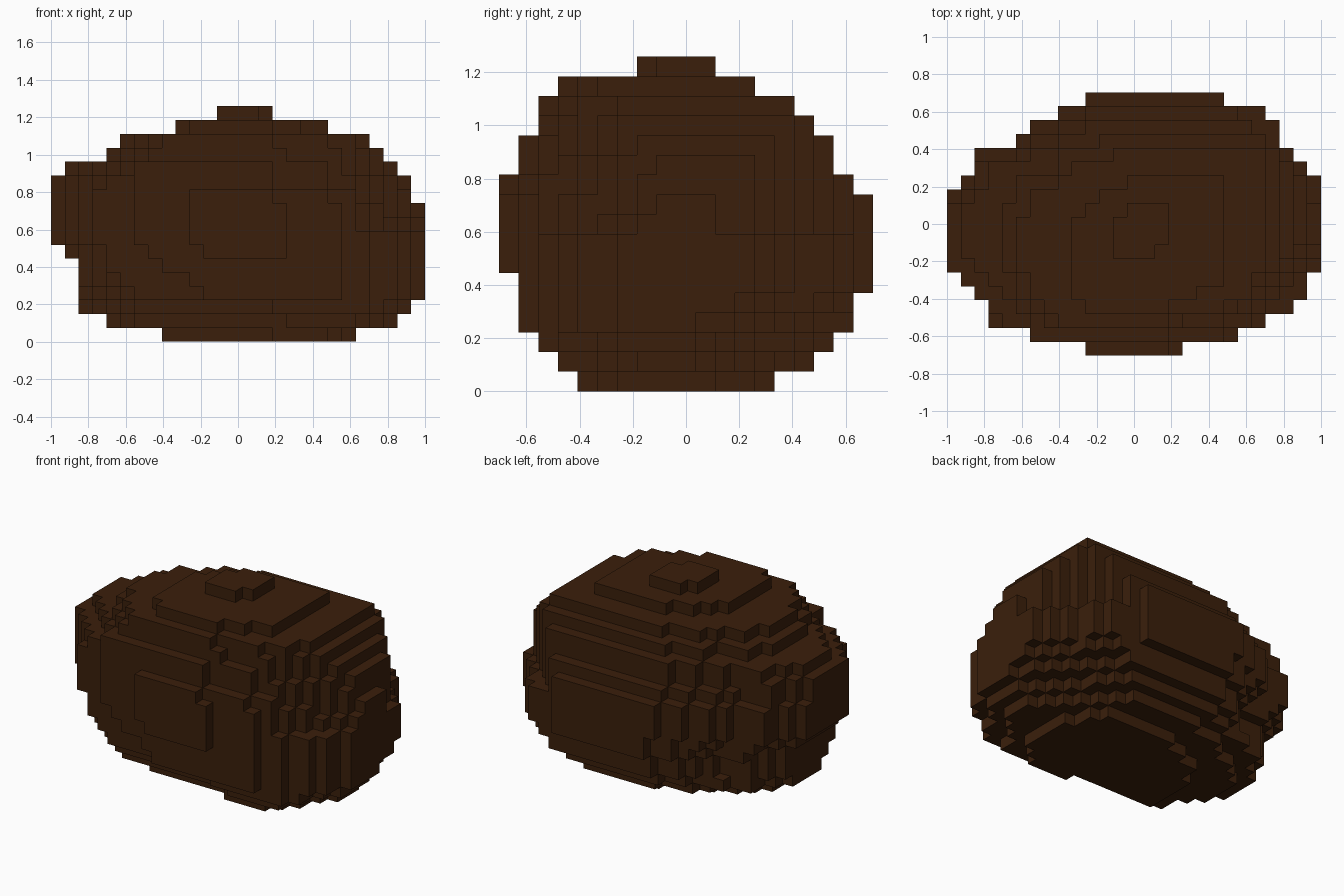
import bpy

if "Cube" in bpy.data.objects:
    bpy.data.objects.remove(bpy.data.objects["Cube"])

# Voxel boulder: stacked layers of small cubes, only outer faces are built
V = 2 / 27
NX, NY = 27, 19

# Outline seen from above: x start/end for each row from front to back
ROWS = [(10, 17), (6, 21), (3, 23), (3, 25), (2, 26), (1, 26)] + [(0, 27)] * 6 + [
    (1, 27), (2, 26), (2, 25), (5, 24), (6, 24), (8, 23), (10, 20)]

# Extent of every layer from the ground up: x start/end, y start/end
LAYERS = [(8, 22, 4, 14), (4, 25, 3, 16), (2, 26, 2, 17), (2, 27, 1, 18),
          (2, 27, 1, 18), (2, 27, 1, 19), (1, 27, 0, 19), (0, 27, 0, 19),
          (0, 27, 0, 19), (0, 27, 0, 19), (0, 26, 0, 18), (0, 26, 1, 17),
          (1, 25, 1, 17), (4, 24, 2, 16), (5, 23, 2, 15), (9, 20, 3, 13),
          (12, 16, 7, 11)]

# Low layers overhang: their front row only starts this far to the right
FRONT_START = [16, 17, 16, 11, 10, 8]
# Diagonal cuts of the front left corner and the low front right corner
FRONT_LEFT = {0: 30.7, 1: 33.5, 2: 35, 3: 36, 4: 37, 5: 38,
              11: 37.8, 12: 36, 13: 34.5, 14: 33.5, 15: 30.5}
FRONT_RIGHT = {0: 33, 1: 35.4, 2: 37.4}


def corner(right, back, k):
    """Sharpness of a corner (0 round, 1 sharp) and its diagonal cut."""
    if right and back:
        cut = 31.8 + 1.4 * k if k < 5 else 40 if k < 8 else 36.9
        return (1 if 5 <= k <= 14 else 0.6 if k < 5 else 0.4), cut
    if right:
        cut = FRONT_RIGHT.get(k, 99 if k < 8 else 37 - 0.4 * (k - 8))
        return (1 if k <= 5 else 0), cut
    if not back:
        sharp = 1 if k <= 2 or 11 <= k <= 15 else 0.5 if k <= 5 else 0
        return sharp, FRONT_LEFT.get(k, 99)
    return 0, 99


def filled(i, j, k):
    x0, x1, y0, y1 = LAYERS[k]
    if not (x0 <= i < x1 and y0 <= j < y1):
        return False
    if k < len(FRONT_START) and j == y0 and i < FRONT_START[k]:
        return False
    right, back = i > 13, j > 9
    sharp, cut = corner(right, back, k)
    # diagonal cut across the corner
    if (i + 1 if right else NX - i) + 0.83 * (j + 1 if back else NY - j) > cut:
        return False
    # round corners shrink the outline with the layer, sharp ones clip it
    u = (i + 0.5 - x0) / (x1 - x0) * NX * (1 - sharp) + (i + 0.5) * sharp
    v = (j + 0.5 - y0) / (y1 - y0) * NY * (1 - sharp) + (j + 0.5) * sharp
    a, b = ROWS[int(v)]
    return a <= u < b


cells = {(i, j, k) for k in range(len(LAYERS)) for j in range(NY)
         for i in range(NX) if filled(i, j, k)}

# Exposed cube faces, sharing corner points
verts, faces = {}, []
for c in sorted(cells):
    for axis in range(3):
        for side in (0, 1):
            n = list(c)
            n[axis] += 2 * side - 1
            if tuple(n) in cells:
                continue
            u, w = (axis + 1) % 3, (axis + 2) % 3
            quad = []
            for du, dw in ((0, 0), (1, 0), (1, 1), (0, 1)):
                p = list(c)
                p[axis] += side
                p[u] += du
                p[w] += dw
                quad.append(verts.setdefault(tuple(p), len(verts)))
            faces.append(quad if side else quad[::-1])

mesh = bpy.data.meshes.new("boulder")
mesh.from_pydata([((x - NX / 2) * V, (y - NY / 2) * V, z * V) for x, y, z in verts], [], faces)
mat = bpy.data.materials.new("dark brown")
mat.diffuse_color = (0.043, 0.0135, 0.0033, 1)
mat.use_nodes = True
mat.node_tree.nodes["Principled BSDF"].inputs["Base Color"].default_value = mat.diffuse_color
mesh.materials.append(mat)
boulder = bpy.data.objects.new("boulder", mesh)
bpy.context.collection.objects.link(boulder)
